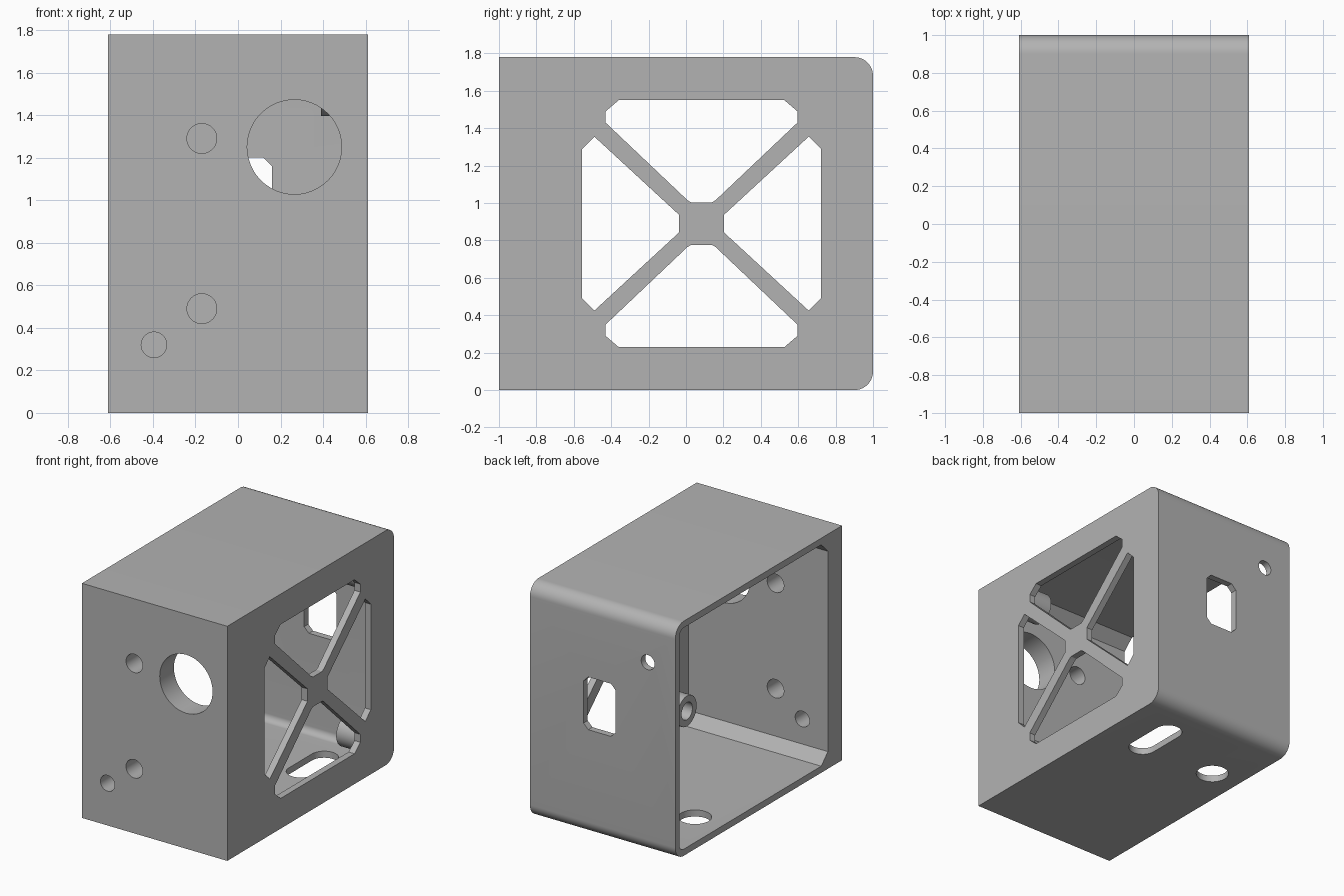
import bpy, bmesh
from math import cos, sin, pi, radians
from mathutils import Vector

cube = bpy.data.objects.get("Cube")
if cube:
    bpy.data.objects.remove(cube, do_unlink=True)

grey = bpy.data.materials.new("light_grey")
grey.use_nodes = True
GREY = (0.45, 0.45, 0.45, 1)
grey.diffuse_color = GREY
grey.node_tree.nodes["Principled BSDF"].inputs["Base Color"].default_value = GREY

# Overall sizes
HX, HY, H = 0.61, 1.0, 1.78
WALL, FRONT = 0.05, 0.17
MID_Y, MID_Z = 0.083, 0.89


def prism(name, pts, axis, lo, hi):
    """Extrude a 2D outline along an axis; outline uses the other two axes in order."""
    def place(p, d):
        c = list(p)
        c.insert("xyz".index(axis), d)
        return Vector(c)
    bm = bmesh.new()
    base = bm.faces.new([bm.verts.new(place(p, lo)) for p in pts])
    out = bmesh.ops.extrude_face_region(bm, geom=[base])
    moved = [v for v in out["geom"] if isinstance(v, bmesh.types.BMVert)]
    bmesh.ops.translate(bm, verts=moved, vec=place((0, 0), hi - lo))
    bmesh.ops.recalc_face_normals(bm, faces=bm.faces)
    mesh = bpy.data.meshes.new(name)
    bm.to_mesh(mesh)
    bm.free()
    mesh.materials.append(grey)
    ob = bpy.data.objects.new(name, mesh)
    bpy.context.collection.objects.link(ob)
    return ob


def arc(cx, cy, r, a0, a1, n=12):
    return [(cx + r * cos(radians(a0 + (a1 - a0) * i / n)),
             cy + r * sin(radians(a0 + (a1 - a0) * i / n))) for i in range(n + 1)]


def circle(cx, cy, r):
    return arc(cx, cy, r, 0, 360, 48)[:-1]


def cut(target, cutters):
    """Subtract the cutters from the target, then discard them."""
    for c in cutters:
        c.hide_render = True
        m = target.modifiers.new("cut", "BOOLEAN")
        m.operation, m.solver, m.object = "DIFFERENCE", "EXACT", c
    bpy.context.view_layer.update()
    deps = bpy.context.evaluated_depsgraph_get()
    mesh = bpy.data.meshes.new_from_object(target.evaluated_get(deps))
    target.modifiers.clear()
    target.data = mesh
    for c in cutters:
        bpy.data.objects.remove(c, do_unlink=True)


def smooth(ob):
    bpy.ops.object.select_all(action="DESELECT")
    ob.select_set(True)
    bpy.context.view_layer.objects.active = ob
    bpy.ops.object.shade_smooth_by_angle(angle=radians(30))


# Housing body: rounded along the two rear edges
R = 0.1
outer = ([(-HY, 0)] + arc(HY - R, R, R, -90, 0)
         + arc(HY - R, H - R, R, 0, 90) + [(-HY, H)])
housing = prism("housing", outer, "x", -HX, HX)

# Cavity: rounded at the rear, chamfered against the thick front wall
r, c = R - WALL, 0.08
y0, y1, z0, z1 = -HY + FRONT, HY - WALL, WALL, H - WALL
inner = ([(y0, z0 + c), (y0 + c, z0)] + arc(y1 - r, z0 + r, r, -90, 0)
         + arc(y1 - r, z1 - r, r, 0, 90) + [(y0 + c, z1), (y0, z1 - c)])
cutters = [prism("cavity", inner, "x", -HX - 0.1, HX - WALL)]

# Four windows leaving a diagonal cross in the side panel
upper = [(0.055, 0.113), (0.075, 0.125), (0.513, 0.54), (0.513, 0.6), (0.443, 0.66)]
side = [(0.12, 0.047), (0.573, 0.465), (0.638, 0.4)]
for s in (1, -1):
    half = [(a, s * b) for a, b in upper]
    pts = half + [(-a, b) for a, b in reversed(half)]
    cutters.append(prism("window", [(MID_Y + a, MID_Z + b) for a, b in pts],
                         "x", HX - 0.15, HX + 0.1))
    half = [(s * a, b) for a, b in side]
    pts = half + [(a, -b) for a, b in reversed(half)]
    cutters.append(prism("window", [(MID_Y + a, MID_Z + b) for a, b in pts],
                         "x", HX - 0.15, HX + 0.1))

# Round holes in the front wall
for x, z, rad in ((0.265, 1.25, 0.222), (-0.17, 1.29, 0.07),
                  (-0.17, 0.49, 0.07), (-0.395, 0.32, 0.06)):
    cutters.append(prism("front_hole", circle(x, z, rad), "y", -HY - 0.1, y0 + 0.05))

# Rear port with clipped corners, and rear hole
xa, xb, za, zb, k = -0.11, 0.16, 0.8, 1.2, 0.04
port = [(xa + k, za), (xb - k, za), (xb, za + k), (xb, zb - k),
        (xb - k, zb), (xa + k, zb), (xa, zb - k), (xa, za + k)]
cutters.append(prism("rear_port", port, "y", HY - 0.15, HY + 0.1))
cutters.append(prism("rear_hole", circle(-0.38, 1.445, 0.056), "y", HY - 0.15, HY + 0.1))

# Slot and round hole in the floor
slot = arc(0.25, 0.675, 0.1, 0, 180, 24) + arc(0.25, 0.395, 0.1, 180, 360, 24)
cutters.append(prism("floor_slot", slot, "z", -0.1, 0.15))
cutters.append(prism("floor_hole", circle(-0.373, 0.425, 0.115), "z", -0.1, 0.15))

cut(housing, cutters)
smooth(housing)

# Four hollow screw posts on the inside of the side panel
for sy, ny in ((-1, "front"), (1, "rear")):
    for sz, nz in ((-1, "lower"), (1, "upper")):
        cy, cz = MID_Y + sy * 0.652, MID_Z + sz * 0.62
        post = prism(f"{ny}_{nz}_post", circle(cy, cz, 0.115), "x", 0.39, HX - WALL + 0.01)
        cut(post, [prism("bore", circle(cy, cz, 0.065), "x", 0.3, HX - WALL)])
        smooth(post)
